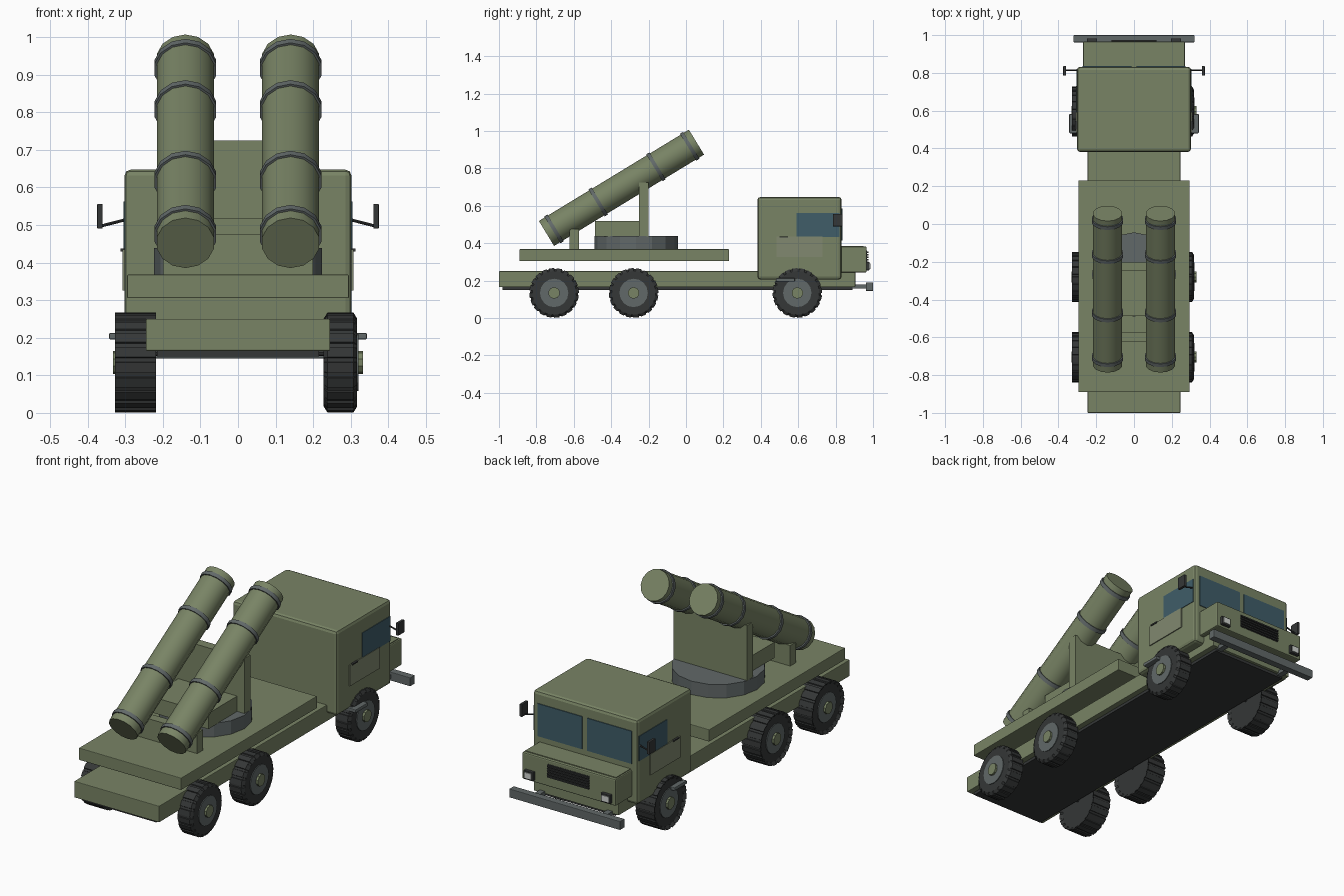
import bpy, bmesh
from math import pi, cos, sin
from mathutils import Vector

if "Cube" in bpy.data.objects:
    bpy.data.objects.remove(bpy.data.objects["Cube"])


def mat(name, rgb):
    m = bpy.data.materials.new(name)
    m.diffuse_color = (*rgb, 1)
    m.use_nodes = True
    m.node_tree.nodes["Principled BSDF"].inputs["Base Color"].default_value = m.diffuse_color
    return m


OLIVE = mat("olive", (0.19, 0.23, 0.13))
PALE = mat("pale_olive", (0.22, 0.25, 0.16))
GREY = mat("grey_metal", (0.12, 0.14, 0.14))
DARK = mat("rubber", (0.035, 0.038, 0.038))
GLASS = mat("glass", (0.05, 0.11, 0.14))
LAMP = mat("lamp", (0.65, 0.68, 0.65))


def finish(name, bm, material, smooth=False):
    bmesh.ops.recalc_face_normals(bm, faces=bm.faces)
    me = bpy.data.meshes.new(name)
    bm.to_mesh(me)
    bm.free()
    me.materials.append(material)
    for p in me.polygons:
        p.use_smooth = False
    ob = bpy.data.objects.new(name, me)
    bpy.context.collection.objects.link(ob)
    if smooth:
        bpy.ops.object.select_all(action='DESELECT')
        ob.select_set(True)
        bpy.context.view_layer.objects.active = ob
        bpy.ops.object.shade_smooth_by_angle(angle=0.6)
    return ob


def box(name, x, y, z, material, bevel=0.0):
    bm = bmesh.new()
    bmesh.ops.create_cube(bm, size=1)
    for v in bm.verts:
        v.co = [(a + b) / 2 + c * (b - a) for (a, b), c in zip((x, y, z), v.co)]
    if bevel:
        bmesh.ops.bevel(bm, geom=bm.edges[:], offset=bevel, segments=2,
                        profile=0.5, affect='EDGES')
    return finish(name, bm, material)


def pair(name, x, y, z, material, bevel=0.0):
    for side, s in (("right", 1), ("left", -1)):
        box(f"{name}_{side}", sorted((s * x[0], s * x[1])), y, z, material, bevel)


def rod(name, a, b, r, n, material, smooth=False):
    a, b = Vector(a), Vector(b)
    bm = bmesh.new()
    bmesh.ops.create_cone(bm, cap_ends=True, segments=n, radius1=r, radius2=r,
                          depth=(b - a).length)
    ob = finish(name, bm, material, smooth)
    ob.location = (a + b) / 2
    ob.rotation_euler = (b - a).to_track_quat('Z', 'Y').to_euler()
    return ob


def tyre(name, x0, x1, y, z, r, lugs=20):
    # stacked toothed outlines along x, with chamfered shoulders
    bm = bmesh.new()
    rows = []
    for x, dr in ((x0, -0.016), (x0 + 0.01, 0), (x1 - 0.01, 0), (x1, -0.016)):
        ring = []
        for i in range(lugs):
            for f, tooth in ((0.0, 0), (0.66, 0), (0.70, -0.005), (0.96, -0.005)):
                a = 2 * pi * (i + f) / lugs
                q = r + dr + (tooth if dr == 0 else 0)
                ring.append(bm.verts.new((x, y + q * cos(a), z + q * sin(a))))
        rows.append(ring)
    n = len(rows[0])
    for p, q in zip(rows, rows[1:]):
        for i in range(n):
            bm.faces.new((p[i], p[(i + 1) % n], q[(i + 1) % n], q[i]))
    bm.faces.new(rows[0])
    bm.faces.new(rows[-1])
    finish(name, bm, DARK)


# Chassis, underside and load deck
box("chassis", (-.245, .245), (-1, .905), (.165, .25), OLIVE, .003)
box("underside_plate", (-.215, .215), (-.98, .89), (.15, .166), DARK)
box("deck", (-.295, .295), (-.89, .23), (.305, .368), OLIVE, .003)

# Cab and hood
box("cab", (-.302, .302), (.382, .832), (.205, .647), OLIVE, .016)
box("hood", (-.27, .27), (.82, .966), (.243, .382), OLIVE, .006)
box("hood_ledge", (-.262, .262), (.83, .95), (.381, .386), OLIVE)
pair("windscreen", (.014, .272), (.825, .836), (.415, .585), GLASS)
pair("side_window", (.295, .305), (.59, .82), (.432, .562), GLASS)
pair("door_panel", (.295, .307), (.485, .73), (.325, .435), PALE)
pair("door_handle", (.30, .312), (.5, .545), (.43, .437), DARK)

# Grille slats and headlights
box("grille_back", (-.12, .12), (.96, .968), (.292, .36), DARK)
for i in range(5):
    z = .294 + i * .0135
    box(f"grille_slat_{i}", (-.12, .12), (.96, .975), (z, z + .007), DARK)
pair("headlight_rim", (.195, .25), (.96, .982), (.255, .3), DARK, .003)
pair("headlight_lens", (.203, .242), (.98, .986), (.263, .292), LAMP)

# Front bumper and brackets
box("bumper", (-.32, .32), (.962, 1), (.145, .19), GREY, .003)
pair("bumper_bracket", (.18, .21), (.82, .965), (.158, .178), GREY)

# Cab steps and mirrors
pair("step", (.27, .343), (.48, .582), (.195, .213), GREY, .004)
pair("mirror", (.36, .375), (.785, .837), (.49, .556), DARK, .003)
for side, s in (("right", 1), ("left", -1)):
    rod(f"mirror_arm_{side}", (s * .295, .815, .515), (s * .365, .815, .497), .004, 8, DARK)

# Wheels
for axle, y in (("front", .595), ("middle", -.28), ("rear", -.705)):
    for side, s in (("right", 1), ("left", -1)):
        tag = f"{axle}_{side}"
        tyre(f"tyre_{tag}", s * .228, s * .317, y, .134, .133)
        rod(f"rim_{tag}", (s * .24, y, .134), (s * .321, y, .134), .076, 16, GREY)
        rod(f"hub_{tag}", (s * .3, y, .134), (s * .332, y, .134), .031, 10, OLIVE)
    rod(f"axle_{axle}", (-.24, y, .16), (.24, y, .16), .008, 8, DARK)

# Turntable and launcher supports
rod("turntable", (0, -.267, .366), (0, -.267, .438), .223, 16, GREY)
box("launcher_base", (-.17, .17), (-.487, -.245), (.436, .518), OLIVE)
box("main_support", (-.212, .212), (-.25, -.2), (.436, .725), OLIVE)
box("rear_support", (-.2, .2), (-.622, -.573), (.366, .475), OLIVE)

# Launch tubes with clamp rings
low, high = Vector((0, -.746, .452)), Vector((0, .056, .94))
axis = (high - low).normalized()
for side, x in (("right", .14), ("left", -.14)):
    off = Vector((x, 0, 0))
    rod(f"tube_{side}", low + off, high + off, .078, 14, OLIVE, True)
    for i, t in enumerate((.05, .345, .73, .955)):
        c = low.lerp(high, t) + off
        rod(f"tube_ring_{side}_{i}", c - axis * .01, c + axis * .01, .084, 14, GREY, True)
